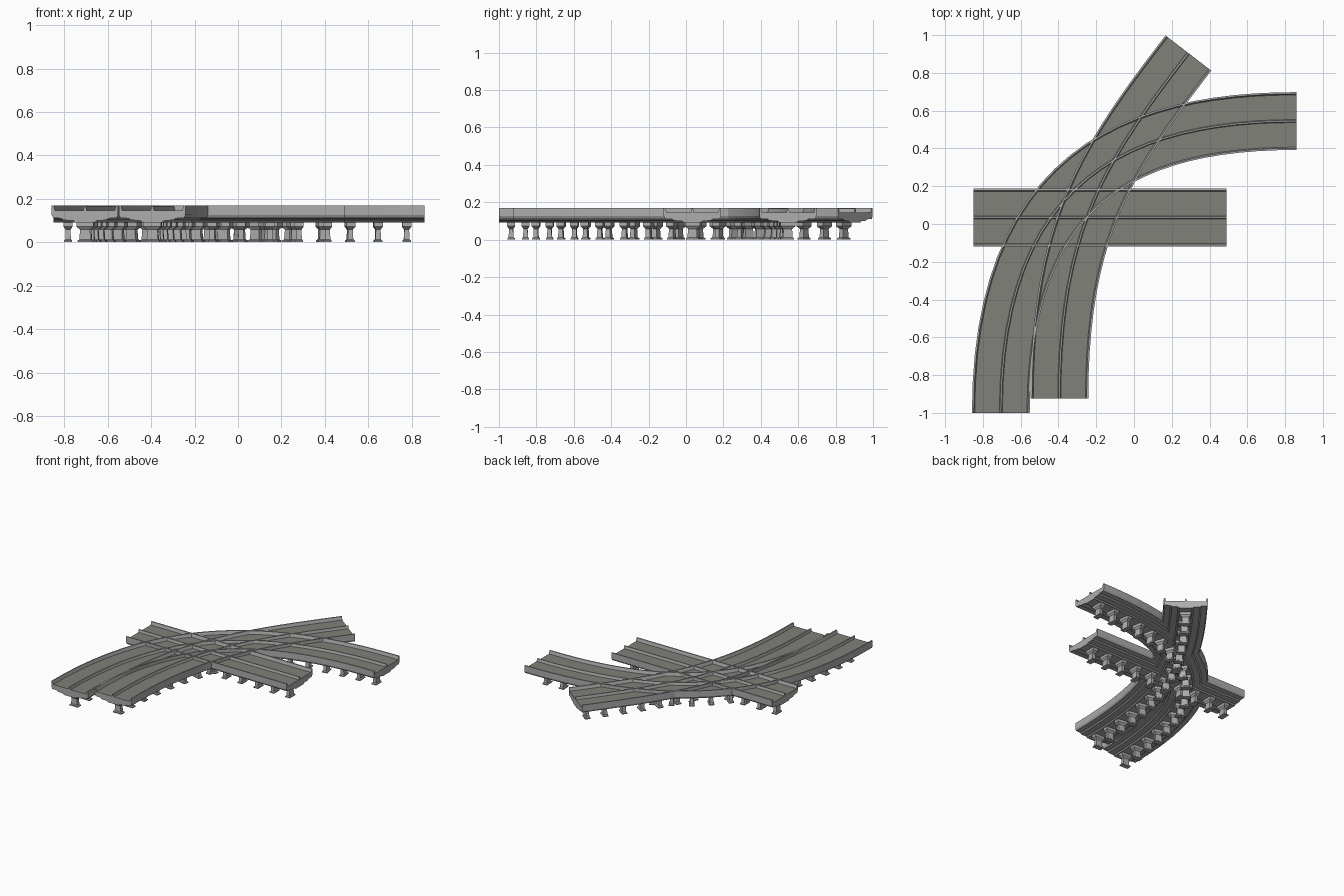
import bpy, bmesh, math
from mathutils import Vector, Matrix

if "Cube" in bpy.data.objects:
    bpy.data.objects.remove(bpy.data.objects["Cube"])

def mat(name, c):
    m = bpy.data.materials.new(name)
    m.diffuse_color = (*c, 1)
    m.use_nodes = True
    m.node_tree.nodes["Principled BSDF"].inputs["Base Color"].default_value = m.diffuse_color
    return m

ASPHALT = mat("warm grey asphalt", (0.22, 0.22, 0.195))
CONCRETE = mat("light concrete", (0.42, 0.42, 0.42))

def finish(bm, name, mats):
    bmesh.ops.recalc_face_normals(bm, faces=bm.faces)
    me = bpy.data.meshes.new(name)
    bm.to_mesh(me)
    bm.free()
    for m in mats:
        me.materials.append(m)
    ob = bpy.data.objects.new(name, me)
    bpy.context.collection.objects.link(ob)
    return ob

# centre line: points and tangents along a cubic curve
def bezier(p, t):
    a, b, c, d = [Vector(q) for q in p]
    s = 1 - t
    pos = a*s**3 + b*3*s*s*t + c*3*s*t*t + d*t**3
    tan = (b-a)*s*s + (c-b)*2*s*t + (d-c)*t*t
    return pos, tan.normalized()

# half cross-section (across, height): median, deck, parapet, stepped underside
HALF = [(0.004, 0.166), (0.008, 0.146), (0.138, 0.146), (0.144, 0.170), (0.153, 0.170),
        (0.153, 0.126), (0.146, 0.112), (0.108, 0.110), (0.098, 0.102), (0.055, 0.100), (0.045, 0.092)]
PROFILE = HALF + [(-u, z) for u, z in reversed(HALF)]
DECK = {1, len(PROFILE) - 3}

def road(name, path, n):
    bm = bmesh.new()
    rings = []
    for i in range(n + 1):
        p, t = bezier(path, i / n)
        rings.append([bm.verts.new((p.x + t.y*u, p.y - t.x*u, z)) for u, z in PROFILE])
    k = len(PROFILE)
    for a, b in zip(rings, rings[1:]):
        for j in range(k):
            f = bm.faces.new((a[j], a[(j+1) % k], b[(j+1) % k], b[j]))
            f.material_index = 1 if j in DECK else 0
    bm.faces.new(rings[0])
    bm.faces.new(rings[-1])
    finish(bm, name, [CONCRETE, ASPHALT])

# piers: lofted rectangles (half across, half along, height)
PIER = [(0.034, 0.019, 0), (0.034, 0.019, 0.008), (0.026, 0.013, 0.013), (0.023, 0.011, 0.058),
        (0.036, 0.018, 0.068), (0.040, 0.021, 0.072), (0.040, 0.021, 0.095)]

def piers(name, path, spacing=0.133, start=0.068):
    bm = bmesh.new()
    samples = [bezier(path, i / 400) for i in range(401)]
    dist, nxt = 0, start
    for (p, t), (q, _) in zip(samples, samples[1:]):
        dist += (q - p).length
        if dist < nxt:
            continue
        nxt += spacing
        side = Vector((t.y, -t.x))
        rings = []
        for w, l, z in PIER:
            corners = [p + side*w*a + t*l*b for a, b in ((1, 1), (-1, 1), (-1, -1), (1, -1))]
            rings.append([bm.verts.new((c.x, c.y, z)) for c in corners])
        for a, b in zip(rings, rings[1:]):
            for j in range(4):
                bm.faces.new((a[j], a[(j+1) % 4], b[(j+1) % 4], b[j]))
        bm.faces.new(rings[0])
        bm.faces.new(rings[-1])
    finish(bm, name, [CONCRETE])

# three crossing elevated roads
ROADS = {
    "straight": ([(-0.85, 0.034), (-0.40, 0.034), (0.04, 0.034), (0.49, 0.034)], 1),
    "wide_bend": ([(-0.705, -1.0), (-0.705, 0.255), (0.0, 0.545), (0.86, 0.545)], 24),
    "gentle_bend": ([(-0.395, -0.925), (-0.395, -0.015), (-0.137, 0.352), (0.288, 0.905)], 20),
}
for key, (path, n) in ROADS.items():
    road(key + "_road", path, n)
    piers(key + "_piers", path)
